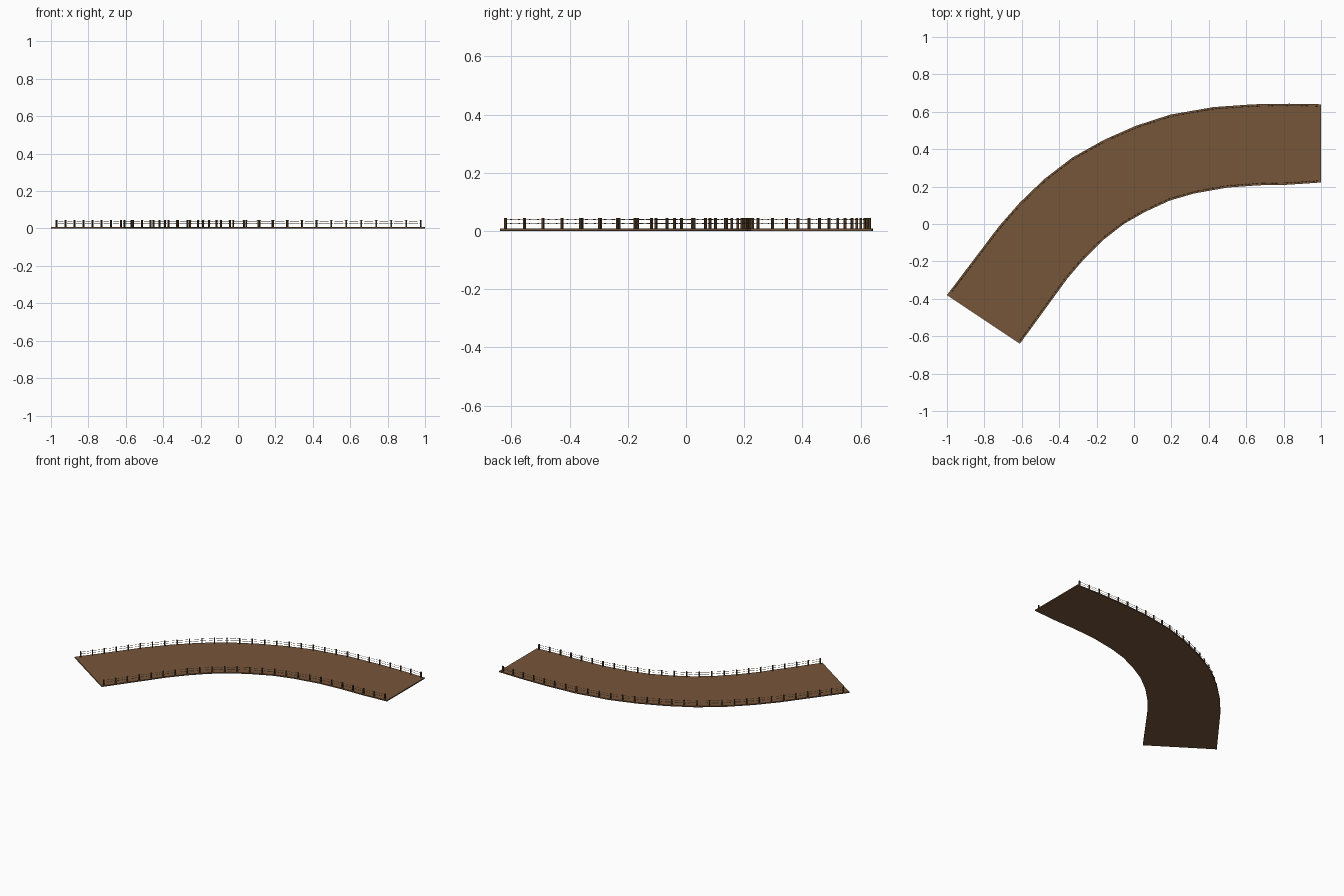
import bpy, bmesh, math
from mathutils import Matrix, Vector

cube = bpy.data.objects.get("Cube")
if cube:
    bpy.data.objects.remove(cube, do_unlink=True)


def material(name, rgb):
    m = bpy.data.materials.new(name)
    m.use_nodes = True
    m.diffuse_color = (*rgb, 1)
    m.node_tree.nodes["Principled BSDF"].inputs["Base Color"].default_value = (*rgb, 1)
    return m


BROWN = material("deck brown", (0.185, 0.093, 0.042))
DARK = material("dark wood", (0.085, 0.045, 0.02))
ROPE = material("rope tan", (0.42, 0.30, 0.16))

BASE_TOP = 0.004
DECK_TOP = 0.008
POST_TOP = 0.045

# Plan outlines of the two long edges, from the left end to the right end
OUTER = [Vector(p) for p in (
    (-1, -.38), (-.72, -.01), (-.61, .115), (-.48, .24), (-.33, .355), (-.16, .45),
    (.01, .525), (.195, .585), (.425, .625), (.64, .64), (.83, .643), (1, .64))]
INNER = [Vector(p) for p in (
    (-.61, -.64), (-.355, -.29), (-.265, -.185), (-.17, -.09), (-.055, 0), (.06, .065),
    (.19, .125), (.32, .163), (.5, .195), (.67, .207), (.825, .21), (1, .222))]


def inset(side, other, d):
    """Move each edge point towards the opposite edge by d."""
    return [a + (b - a).normalized() * d for a, b in zip(side, other)]


def finish(name, bm, *mats):
    me = bpy.data.meshes.new(name)
    bm.to_mesh(me)
    bm.free()
    for m in mats:
        me.materials.append(m)
    bpy.context.collection.objects.link(bpy.data.objects.new(name, me))


def strip(name, z0, z1, side_mat):
    """Solid ribbon between the two edges, with its own colour on the long sides."""
    bm = bmesh.new()
    rings = []
    for p, q in zip(OUTER, INNER):
        rings.append([bm.verts.new((v.x, v.y, z))
                      for v, z in ((p, z0), (q, z0), (q, z1), (p, z1))])
    for r, s in zip(rings, rings[1:]):
        for i in range(4):
            j = (i + 1) % 4
            bm.faces.new((r[i], r[j], s[j], s[i])).material_index = i % 2
    bm.faces.new(rings[0])
    bm.faces.new(rings[-1][::-1])
    bmesh.ops.recalc_face_normals(bm, faces=bm.faces)
    finish(name, bm, BROWN, side_mat)


def walk(path, step, start, end):
    """Evenly spaced (point, angle) pairs along a polyline."""
    lengths = [(q - p).length for p, q in zip(path, path[1:])]
    span = sum(lengths) - start - end
    count = round(span / step)
    result = []
    for k in range(count + 1):
        d = start + span * k / count
        i = 0
        while i < len(lengths) - 1 and d > lengths[i]:
            d -= lengths[i]
            i += 1
        direction = (path[i + 1] - path[i]).normalized()
        result.append((path[i] + direction * d, math.atan2(direction.y, direction.x)))
    return result


def posts(name, places):
    bm = bmesh.new()
    size = Matrix.Diagonal((.0075, .0075, POST_TOP - .002, 1))
    for p, angle in places:
        place = Matrix.Translation((p.x, p.y, POST_TOP / 2 + .001))
        bmesh.ops.create_cube(bm, size=1, matrix=place @ Matrix.Rotation(angle, 4, "Z") @ size)
    finish(name, bm, DARK)


def rope(name, places, z, sag):
    """Thin rope that dips between neighbouring posts."""
    pts = []
    for (p, _), (q, _) in zip(places, places[1:]):
        for k in range(4):
            t = k / 4
            v = p.lerp(q, t)
            pts.append((v.x, v.y, z - sag * 4 * t * (1 - t)))
    end = places[-1][0]
    pts.append((end.x, end.y, z))
    cu = bpy.data.curves.new(name, "CURVE")
    cu.dimensions = "3D"
    cu.bevel_depth = .001
    cu.bevel_resolution = 0
    cu.use_fill_caps = True
    spline = cu.splines.new("POLY")
    spline.points.add(len(pts) - 1)
    for sp, co in zip(spline.points, pts):
        sp.co = (*co, 1)
    cu.materials.append(ROPE)
    bpy.context.collection.objects.link(bpy.data.objects.new(name, cu))


# Walkway: dark-sided base under the deck
strip("base", 0, BASE_TOP, DARK)
strip("deck", BASE_TOP, DECK_TOP, BROWN)

# Posts and ropes on both long sides
for side, a, b, start in (("outer", OUTER, INNER, .035), ("inner", INNER, OUTER, .018)):
    places = walk(inset(a, b, .01), .0805, start, .022)
    posts(side + "_posts", places)
    rope(side + "_upper_rope", places, .041, .002)
    rope(side + "_lower_rope", places, .028, .003)
